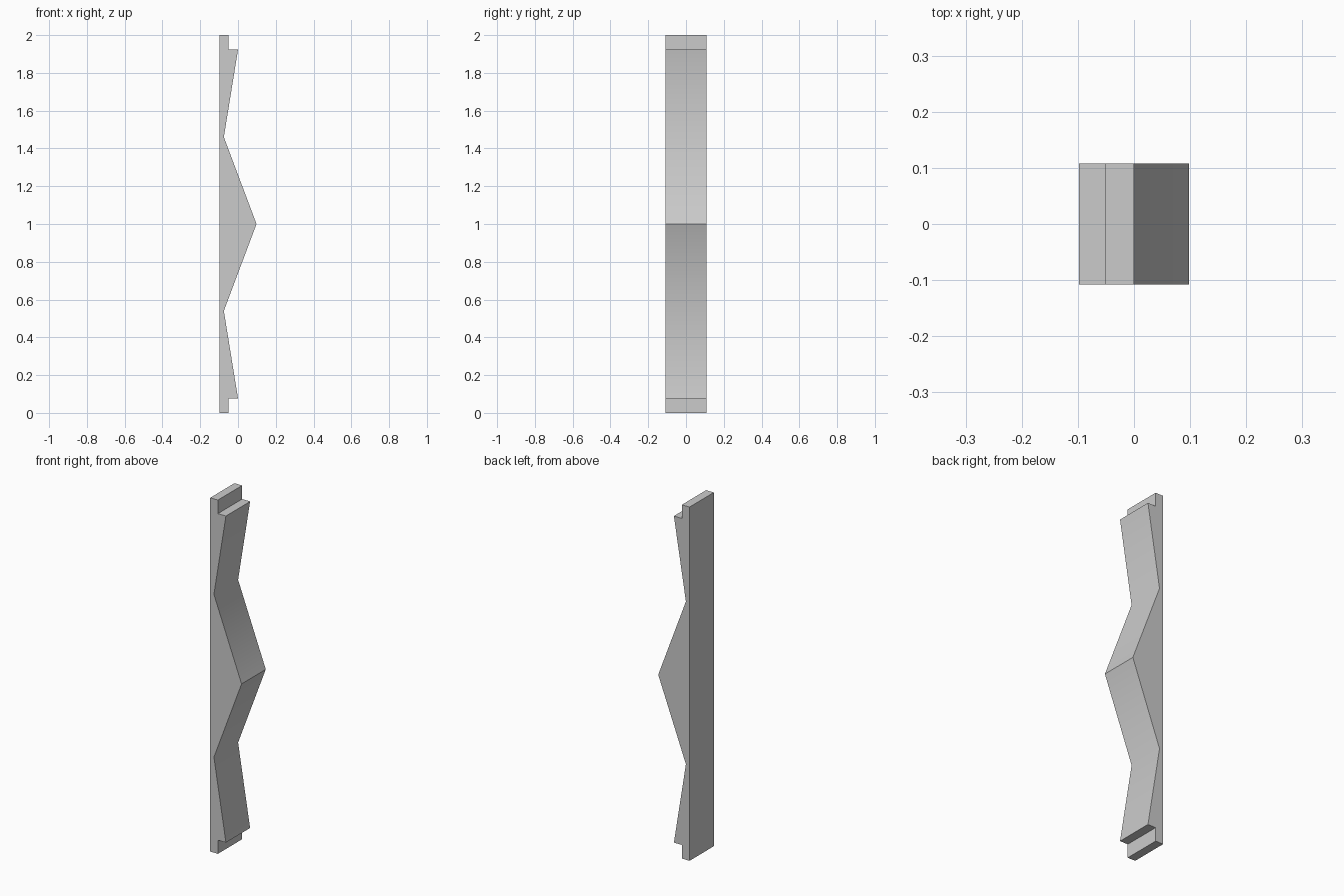
import bpy, bmesh

# Remove the default cube
cube = bpy.data.objects.get("Cube")
if cube:
    bpy.data.objects.remove(cube, do_unlink=True)

HEIGHT, HALF_DEPTH, BACK = 2.0, 0.108, -0.098

# Plain grey material
grey = bpy.data.materials.new("plain_grey")
grey.use_nodes = True
colour = (0.6, 0.6, 0.6, 1)
grey.diffuse_color = colour
grey.node_tree.nodes["Principled BSDF"].inputs["Base Color"].default_value = colour

# Lower half of the profile: tongue, shoulder, valley; mirrored about the peak
lower = [(BACK, 0), (-0.05, 0), (-0.05, 0.077), (0, 0.077), (-0.075, 0.54)]
peak = [(0.098, HEIGHT / 2)]
upper = [(x, HEIGHT - z) for x, z in reversed(lower)]

# Extrude the profile across the depth
bm = bmesh.new()
face = bm.faces.new([bm.verts.new((x, -HALF_DEPTH, z)) for x, z in lower + peak + upper])
extruded = bmesh.ops.extrude_face_region(bm, geom=[face])
moved = [v for v in extruded["geom"] if isinstance(v, bmesh.types.BMVert)]
bmesh.ops.translate(bm, vec=(0, 2 * HALF_DEPTH, 0), verts=moved)
bmesh.ops.recalc_face_normals(bm, faces=bm.faces)

mesh = bpy.data.meshes.new("zigzag_bar")
bm.to_mesh(mesh)
bm.free()
mesh.materials.append(grey)
bar = bpy.data.objects.new("zigzag_bar", mesh)
bpy.context.collection.objects.link(bar)

# Soft valleys, sharp peak and corners
bpy.ops.object.select_all(action="DESELECT")
bar.select_set(True)
bpy.context.view_layer.objects.active = bar
bpy.ops.object.shade_smooth_by_angle()
